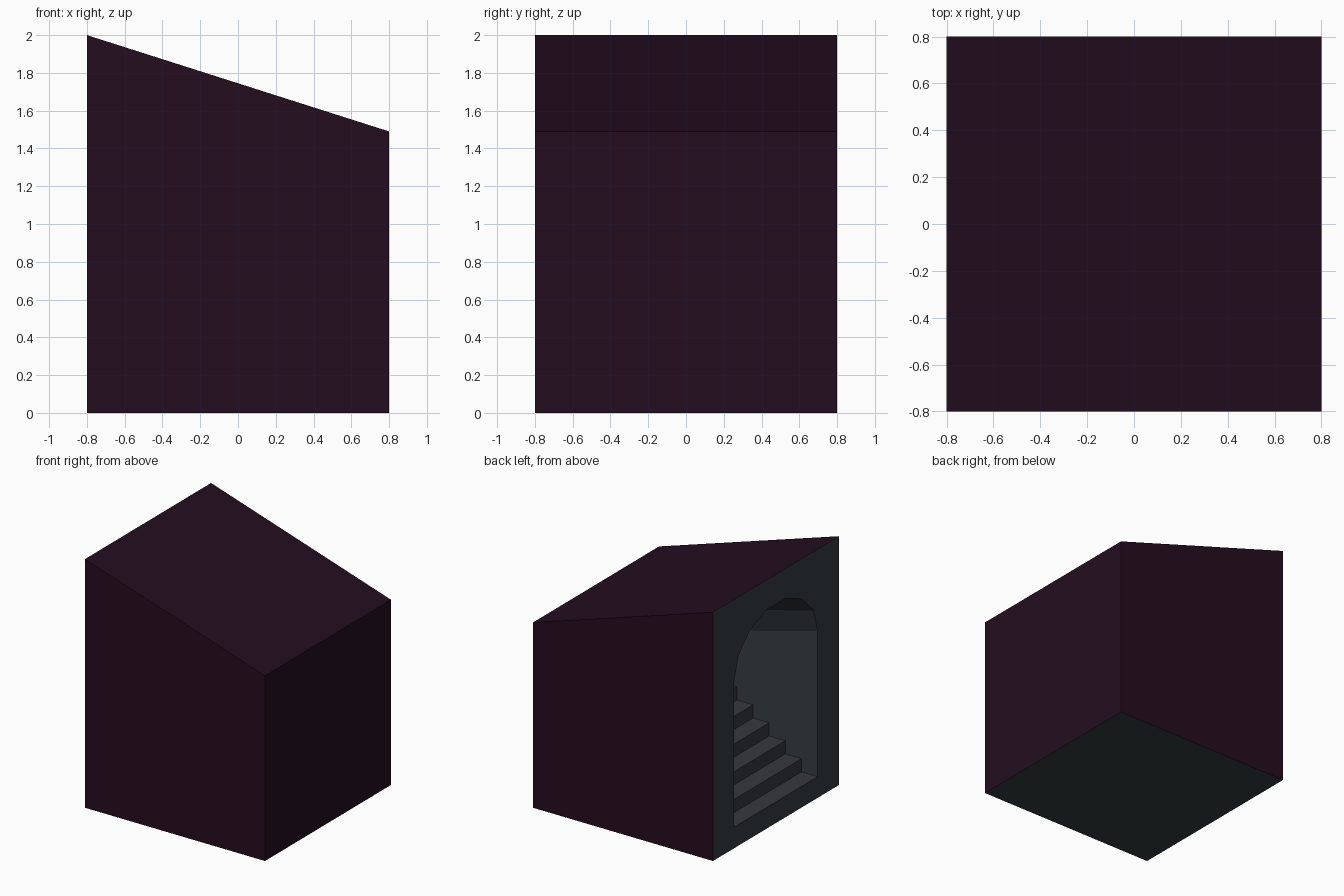
import bpy, bmesh, math

if "Cube" in bpy.data.objects:
    bpy.data.objects.remove(bpy.data.objects["Cube"])


def material(name, rgb):
    m = bpy.data.materials.new(name)
    m.diffuse_color = (*rgb, 1)
    m.use_nodes = True
    m.node_tree.nodes["Principled BSDF"].inputs["Base Color"].default_value = m.diffuse_color
    return m


plum = material("dark plum", (0.017, 0.004, 0.014))
slate = material("slate grey", (0.036, 0.046, 0.051))
stone = material("step grey", (0.036, 0.040, 0.052))


def loft(name, ring_a, ring_b, mats):
    """Closed solid between two matching rings of points."""
    bm = bmesh.new()
    a = [bm.verts.new(p) for p in ring_a]
    b = [bm.verts.new(p) for p in ring_b]
    n = len(a)
    bm.faces.new(a)
    bm.faces.new(b[::-1])
    for i in range(n):
        j = (i + 1) % n
        bm.faces.new((a[j], a[i], b[i], b[j]))
    bmesh.ops.recalc_face_normals(bm, faces=bm.faces)
    me = bpy.data.meshes.new(name)
    bm.to_mesh(me)
    bm.free()
    for m in mats:
        me.materials.append(m)
    ob = bpy.data.objects.new(name, me)
    bpy.context.collection.objects.link(ob)
    return ob


# Block with a sloping roof
side = [(-0.8, 0), (0.8, 0), (0.8, 1.49), (-0.8, 2.0)]
block = loft("sloped_block", [(x, -0.8, z) for x, z in side],
             [(x, 0.8, z) for x, z in side], [plum, slate])

# Arched passage whose ceiling falls towards the closed end
FLOOR, HALF, SPRING, RISE, SLOPE = 0.17, 0.53, 1.34, 0.43, 0.262


def arch(x):
    drop = SLOPE * (x + 0.8)
    pts = [(x, -HALF, FLOOR - 0.004), (x, HALF, FLOOR - 0.004)]
    for i in range(8):
        t = math.pi * i / 7
        pts.append((x, HALF * math.cos(t), SPRING - drop + RISE * math.sin(t)))
    return pts


cutter = loft("passage_cutter", arch(-0.9), arch(0.77), [slate])
cutter.hide_render = True
mod = block.modifiers.new("passage", "BOOLEAN")
mod.operation = "DIFFERENCE"
mod.solver = "EXACT"
mod.object = cutter
bpy.context.view_layer.objects.active = block
bpy.ops.object.modifier_apply(modifier=mod.name)
bpy.data.objects.remove(cutter)

# Plum on roof, front, back and right side; grey elsewhere
for f in block.data.polygons:
    c, n = f.center, f.normal
    outer = abs(c.y) > 0.79 or c.x > 0.79 or (n.z > 0.5 and c.z > 1)
    f.material_index = 0 if outer else 1

# Stairs climbing into the passage
RUN, STEP, COUNT = 0.1435, 0.106, 11
prof = [(0.78, 0.1), (-0.8 + 0.0005, 0.1)]
for i in range(COUNT):
    x0 = -0.7995 + i * RUN
    z = FLOOR + i * STEP
    prof += [(x0, z), (x0 + RUN, z)]
prof = [(min(x, 0.78), z) for x, z in prof]
loft("stairs", [(x, -HALF - 0.01, z) for x, z in prof],
     [(x, HALF + 0.01, z) for x, z in prof], [stone])
